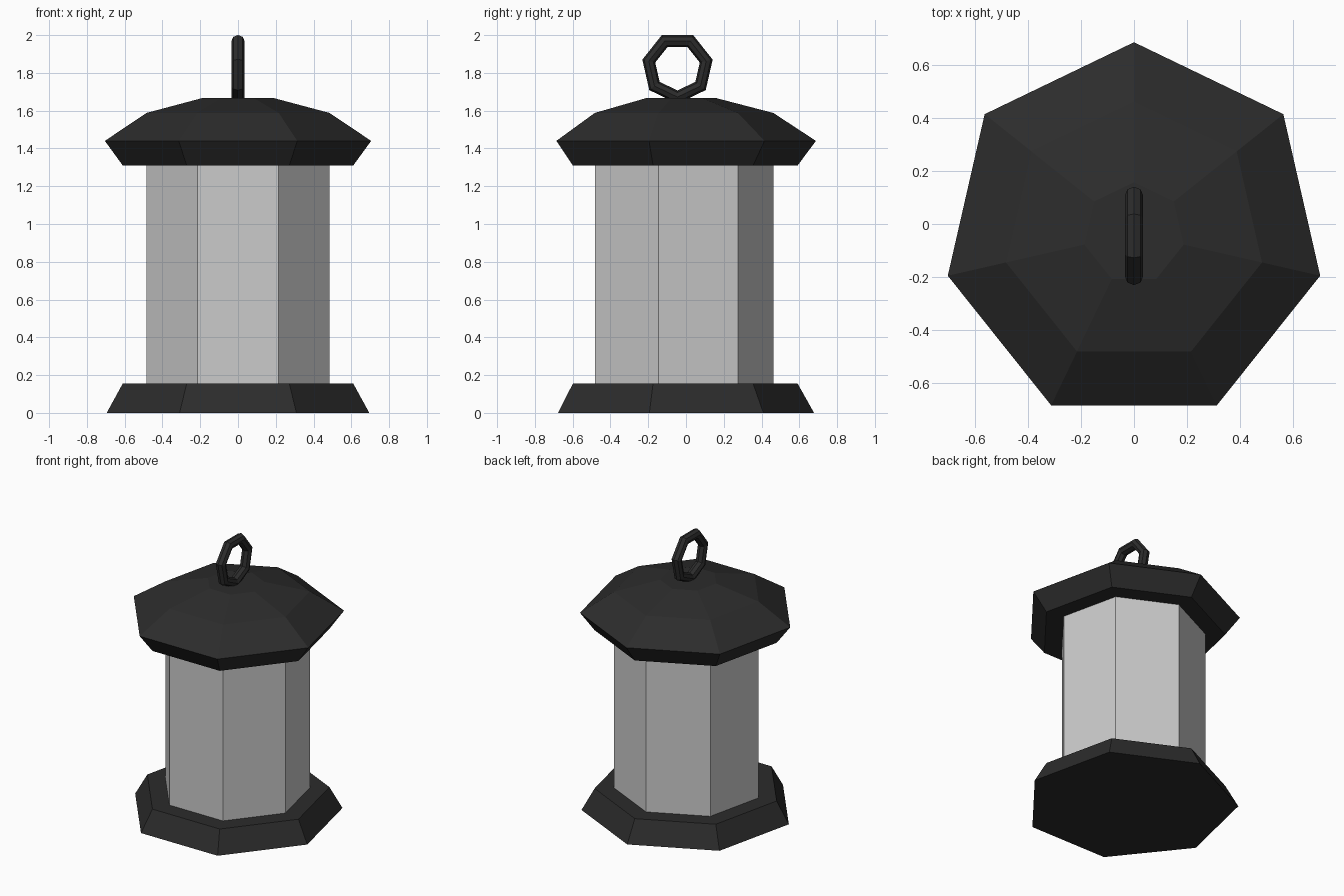
import bpy, bmesh, math

if "Cube" in bpy.data.objects:
    bpy.data.objects.remove(bpy.data.objects["Cube"])

SIDES = 7
CY = -0.035  # heptagon centre; bounding box is centred on y = 0

dark = bpy.data.materials.new("dark_metal")
dark.diffuse_color = (0.025, 0.025, 0.025, 1)
dark.use_nodes = True
dark.node_tree.nodes["Principled BSDF"].inputs["Base Color"].default_value = dark.diffuse_color


def lathe(name, profile, mat=None):
    """Closed seven-sided solid from (radius, z) rings, corner towards +y."""
    bm = bmesh.new()
    rings = []
    for r, z in profile:
        angles = [math.pi / 2 + 2 * math.pi * i / SIDES for i in range(SIDES)]
        rings.append([bm.verts.new((r * math.cos(a), CY + r * math.sin(a), z)) for a in angles])
    for lo, hi in zip(rings, rings[1:]):
        for i in range(SIDES):
            j = (i + 1) % SIDES
            bm.faces.new((lo[i], lo[j], hi[j], hi[i]))
    bm.faces.new(rings[0][::-1])
    bm.faces.new(rings[-1])
    mesh = bpy.data.meshes.new(name)
    bm.to_mesh(mesh)
    bm.free()
    ob = bpy.data.objects.new(name, mesh)
    bpy.context.collection.objects.link(ob)
    if mat:
        mesh.materials.append(mat)
    return ob


# Body parts
lathe("base", [(0.713, 0), (0.626, 0.155)], dark)
lathe("glass_body", [(0.497, 0.155), (0.497, 1.31)])
lathe("roof", [(0.626, 1.31), (0.723, 1.44), (0.497, 1.588), (0.193, 1.667)], dark)

# Hanging ring, corner pointing down
bpy.ops.mesh.primitive_torus_add(
    major_segments=SIDES, minor_segments=8, major_radius=0.156, minor_radius=0.035,
    location=(0, -0.045, 1.828), rotation=(0, math.pi / 2, 0))
ring = bpy.context.object
ring.name = "hanging_ring"
ring.data.materials.append(dark)
for p in ring.data.polygons:
    p.use_smooth = False
